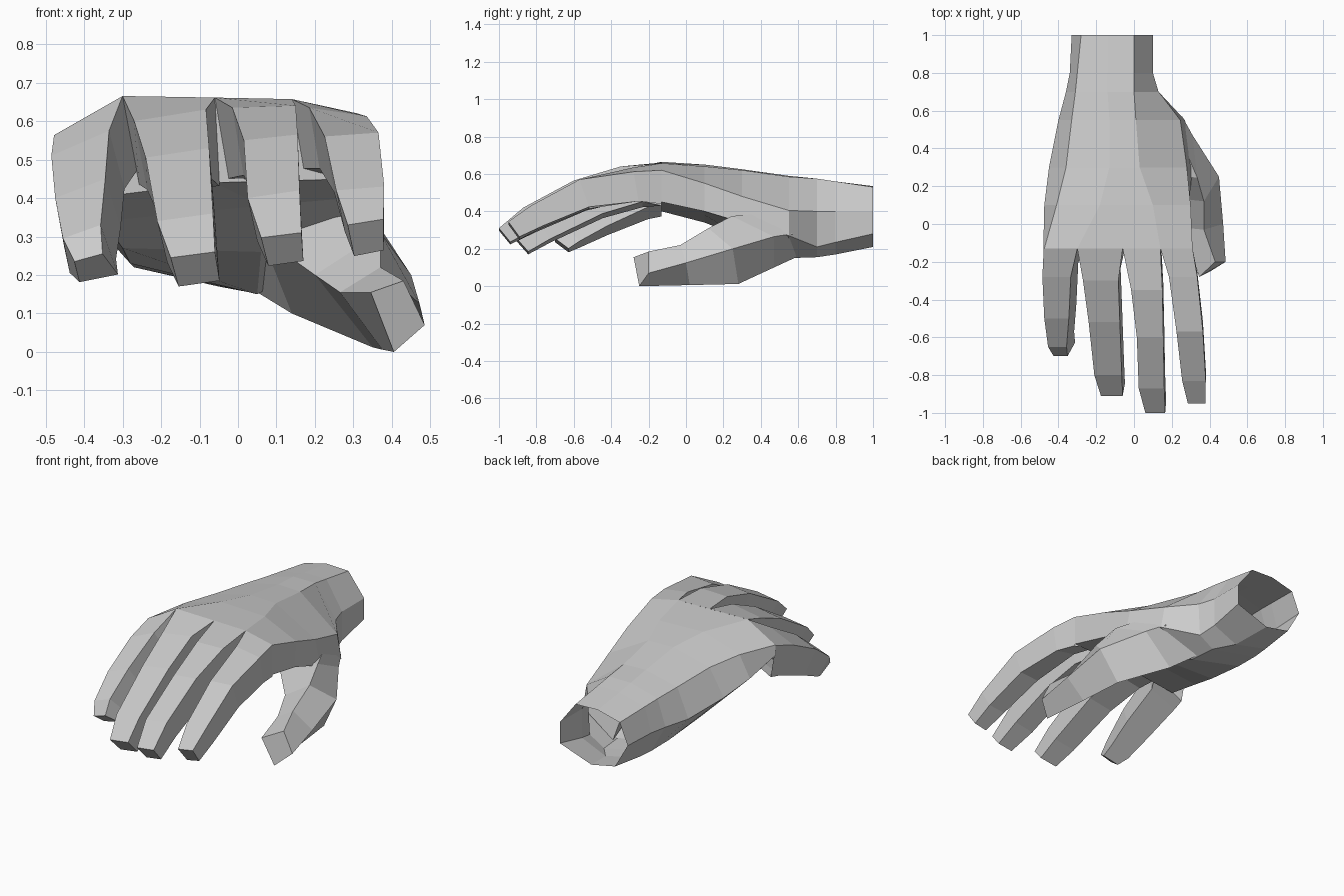
import bpy
import bmesh
from mathutils import Vector

default_cube = bpy.data.objects.get("Cube")
if default_cube:
    bpy.data.objects.remove(default_cube, do_unlink=True)

# Single plain grey
grey = bpy.data.materials.new("plain grey")
grey.use_nodes = True
grey.diffuse_color = (0.6, 0.6, 0.6, 1)
grey.node_tree.nodes["Principled BSDF"].inputs["Base Color"].default_value = grey.diffuse_color


def loft(name, rings, cap_start=False):
    """Skin a list of equal-length point rings into a flat-shaded object."""
    bm = bmesh.new()
    loops = [[bm.verts.new(point) for point in ring] for ring in rings]
    count = len(loops[0])
    for first, second in zip(loops, loops[1:]):
        for i in range(count):
            j = (i + 1) % count
            bm.faces.new((first[i], first[j], second[j], second[i]))
    if cap_start:
        bm.faces.new(loops[0])
    bm.faces.new(loops[-1])
    bmesh.ops.recalc_face_normals(bm, faces=bm.faces)
    mesh = bpy.data.meshes.new(name)
    bm.to_mesh(mesh)
    bm.free()
    mesh.materials.append(grey)
    obj = bpy.data.objects.new(name, mesh)
    bpy.context.collection.objects.link(obj)
    return obj


def finger_rings(stations, lean):
    """Stations hold y, left x, right x, left z, right z and depth."""
    middle = [Vector((0, s[0], (s[3] + s[4]) / 2)) for s in stations]
    rings = []
    last = len(stations) - 1
    for i, (y, left, right, z_left, z_right, depth) in enumerate(stations):
        along = (middle[min(i + 1, last)] - middle[max(i - 1, 0)]).normalized()
        down = Vector((0, -along.z, along.y)) * depth
        if i == 0:
            down = Vector((0, 0, -depth))
        top_left = Vector((left, y, z_left))
        top_right = Vector((right, y, z_right))
        inset = Vector(((right - left) * 0.18, 0, 0))
        shift = Vector((lean, 0, 0))
        rings.append([top_left, top_right,
                      top_right + shift + down, top_left + inset + down])
    return rings


# Palm and wrist: each section is y, then x and z pairs around the outline
palm_sections = [
    (1.0, [(-.33, .38), (-.28, .50), (-.14, .535), (0, .53),
           (.10, .40), (.10, .28), (-.10, .21), (-.25, .24)]),
    (.80, [(-.34, .38), (-.30, .52), (-.14, .56), (0, .56),
           (.10, .40), (.10, .235), (-.05, .17), (-.26, .22)]),
    (.70, [(-.36, .38), (-.31, .53), (-.14, .575), (.0, .575),
           (.13, .40), (.12, .21), (.03, .155), (-.27, .22)]),
    (.55, [(-.40, .38), (-.33, .545), (-.13, .59), (.01, .585),
           (.245, .405), (.27, .27), (.05, .15), (-.28, .23)]),
    (.30, [(-.45, .42), (-.36, .57), (-.13, .625), (.03, .62),
           (.28, .48), (.31, .34), (.06, .26), (-.30, .27)]),
    (.10, [(-.475, .46), (-.41, .58), (-.18, .65), (.10, .64),
           (.30, .55), (.29, .40), (.06, .38), (-.35, .34)]),
    (-.13, [(-.48, .51), (-.475, .565), (-.30, .665), (.14, .657),
            (.31, .62), (.31, .45), (-.06, .44), (-.38, .40)]),
]
loft("palm", [[(x, y, z) for x, z in outline] for y, outline in palm_sections])

# Fingers from knuckle to tip, each with its sideways lean underneath
fingers = {
    "index_finger": (.0, [
        (-.13, .14, .31, .657, .62, .18), (-.28, .185, .335, .635, .612, .16),
        (-.57, .225, .365, .56, .57, .155), (-.83, .255, .38, .42, .43, .125),
        (-.95, .285, .378, .33, .345, .10)]),
    "middle_finger": (.005, [
        (-.13, -.06, .14, .661, .657, .21), (-.35, -.015, .15, .635, .64, .18),
        (-.60, .015, .155, .55, .565, .16), (-.87, .025, .16, .40, .42, .13),
        (-1.0, .06, .165, .297, .31, .095)]),
    "ring_finger": (.012, [
        (-.13, -.30, -.06, .665, .661, .23), (-.30, -.27, -.083, .60, .63, .19),
        (-.52, -.24, -.075, .505, .53, .16), (-.80, -.21, -.065, .34, .36, .13),
        (-.91, -.175, -.06, .245, .26, .10)]),
    "little_finger": (.04, [
        (-.13, -.478, -.30, .563, .665, .19), (-.28, -.485, -.335, .51, .575, .17),
        (-.50, -.475, -.345, .40, .45, .15), (-.65, -.455, -.357, .295, .33, .12),
        (-.70, -.425, -.352, .235, .255, .09)]),
}
for name, (lean, stations) in fingers.items():
    loft(name, finger_rings(stations, lean))

# Thumb: sections run upper inner, upper outer, outer ridge, underside
thumb_sections = [
    [(.02, .52, .33), (.20, .56, .40), (.255, .57, .28), (.05, .59, .155)],
    [(.06, .28, .30), (.335, .245, .375), (.31, .47, .265), (.14, .47, .10)],
    [(.20, .14, .20), (.37, .12, .31), (.45, .25, .20), (.35, .28, .012)],
    [(.265, -.02, .155), (.37, -.03, .22), (.472, 0, .125), (.375, .02, .006)],
    [(.345, -.28, .155), (.43, -.20, .185), (.485, -.20, .07), (.405, -.25, 0)],
]
loft("thumb", thumb_sections, cap_start=True)
